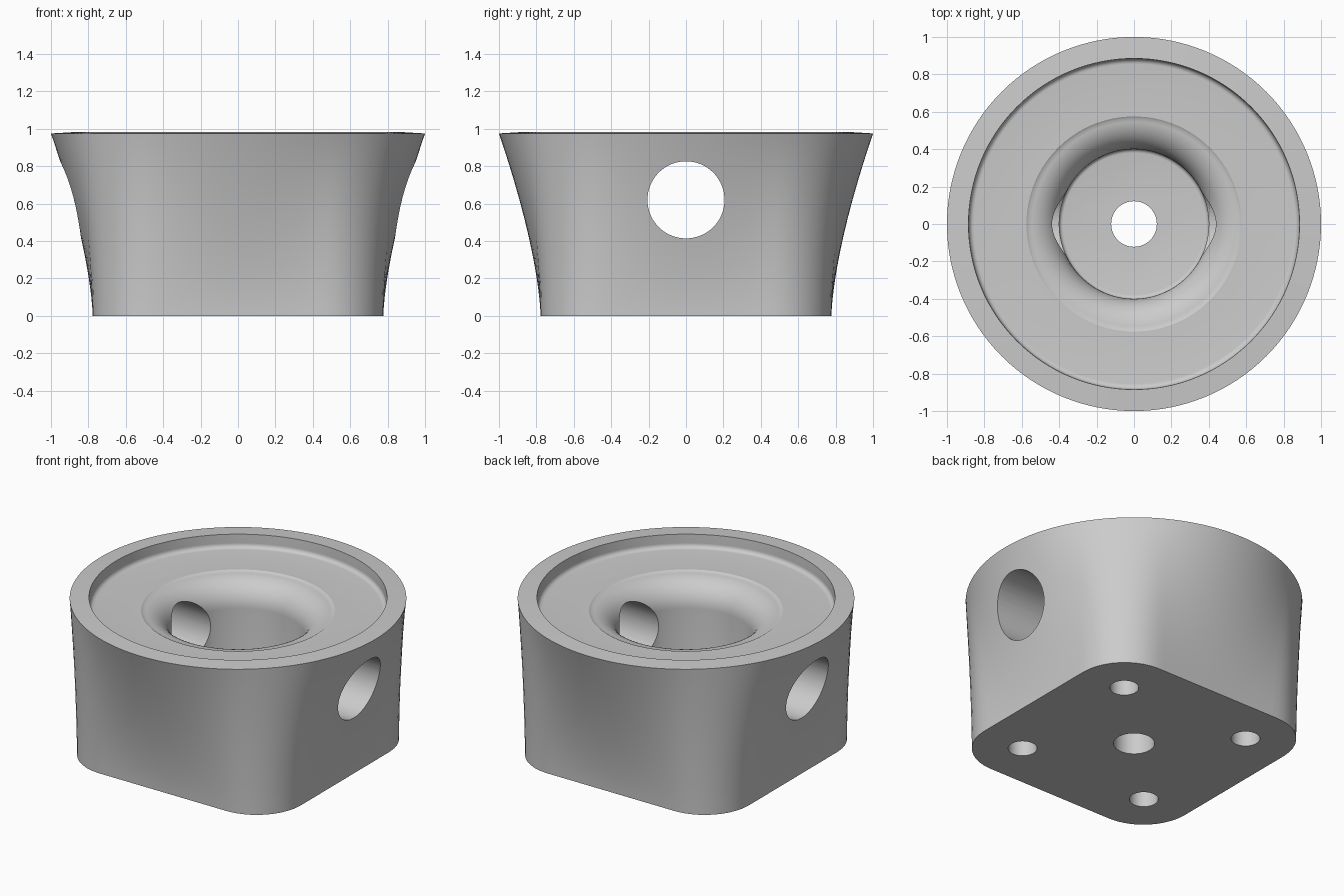
import bpy, bmesh, math

if "Cube" in bpy.data.objects:
    bpy.data.objects.remove(bpy.data.objects["Cube"])

N = 128          # segments around
HALF, CORNER = 0.777, 0.32   # rounded square foot

grey = bpy.data.materials.new("light grey")
grey.diffuse_color = (0.6, 0.6, 0.6, 1)
grey.use_nodes = True
grey.node_tree.nodes["Principled BSDF"].inputs["Base Color"].default_value = grey.diffuse_color


def square_radius(a):
    """Distance from the centre to the rounded square at angle a."""
    x, y = abs(math.cos(a)), abs(math.sin(a))
    if x < y:
        x, y = y, x
    c = HALF - CORNER
    if HALF * y / x <= c:
        return HALF / x
    return c * (x + y) + math.sqrt(CORNER ** 2 - (c * (x - y)) ** 2)


def arc(cx, cz, rx, rz, a0, a1, n):
    out = []
    for i in range(n + 1):
        a = math.radians(a0 + (a1 - a0) * i / n)
        out.append((cx + rx * math.cos(a), cz + rz * math.sin(a)))
    return out


bm = bmesh.new()
angles = [2 * math.pi * i / N for i in range(N)]
rings = []


def add_ring(radius_at, z):
    rings.append([bm.verts.new((radius_at(a) * math.cos(a),
                                radius_at(a) * math.sin(a), z)) for a in angles])


# Outside: square foot blending into a round rim
STEPS = 20
for i in range(STEPS + 1):
    t = i / STEPS
    f = t ** 1.5
    add_ring(lambda a: square_radius(a) * (1 - f) + f, 0.975 * t)

# Inside: rim, shallow recess, rounded throat, straight bore
profile = [(0.885, 0.982), (0.883, 0.925)]
profile += arc(0.855, 0.923, 0.028, 0.028, 0, -90, 6)
profile += [(0.575, 0.895)]
profile += arc(0.57, 0.72, 0.17, 0.168, 92, 180, 14)
profile += arc(0.38, 0.27, 0.02, 0.02, 0, -90, 4)
for r, z in profile:
    add_ring(lambda a: r, z)

for lo, hi in zip(rings, rings[1:]):
    for i in range(N):
        j = (i + 1) % N
        bm.faces.new((lo[i], lo[j], hi[j], hi[i]))
bm.faces.new(rings[0][::-1])
bm.faces.new(rings[-1])
bmesh.ops.recalc_face_normals(bm, faces=bm.faces)
mesh = bpy.data.meshes.new("base_housing")
bm.to_mesh(mesh)
bm.free()
body = bpy.data.objects.new("base_housing", mesh)
bpy.context.collection.objects.link(body)
mesh.materials.append(grey)


def drill(name, radius, depth, loc, rot=(0, 0, 0), sides=48):
    """Cut a round hole through the housing."""
    bpy.ops.mesh.primitive_cylinder_add(vertices=sides, radius=radius,
                                        depth=depth, location=loc, rotation=rot)
    cutter = bpy.context.object
    cutter.name = name
    cutter.hide_render = True
    cutter.data.materials.append(grey)
    mod = body.modifiers.new(name, 'BOOLEAN')
    mod.operation = 'DIFFERENCE'
    mod.solver = 'EXACT'
    mod.object = cutter
    bpy.context.view_layer.objects.active = body
    bpy.ops.object.modifier_apply(modifier=name)
    bpy.data.objects.remove(cutter, do_unlink=True)


# Cross hole, centre hole and four blind screw holes
drill("cross_hole", 0.206, 3, (0, 0, 0.62), (0, math.pi / 2, 0), 64)
drill("centre_hole", 0.122, 0.8, (0, 0, 0.1))
for sx in (-1, 1):
    for sy in (-1, 1):
        drill("screw_hole", 0.086, 0.6, (0.47 * sx, 0.47 * sy, 0))

bpy.ops.object.select_all(action='DESELECT')
body.select_set(True)
bpy.context.view_layer.objects.active = body
bpy.ops.object.shade_smooth_by_angle(angle=math.radians(30))
